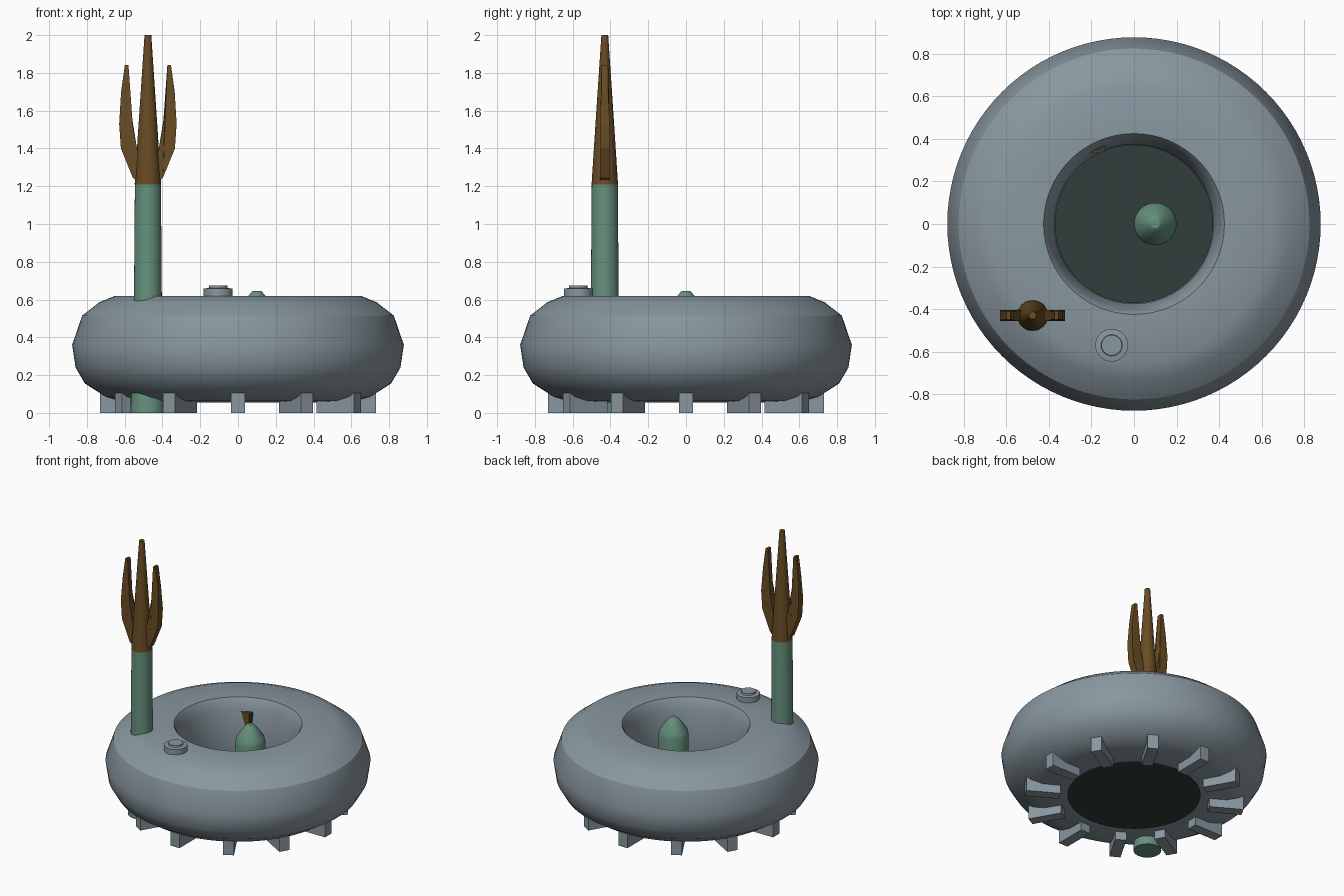
import bpy, bmesh, math
from mathutils import Matrix

if "Cube" in bpy.data.objects:
    bpy.data.objects.remove(bpy.data.objects["Cube"])


def material(name, rgb):
    m = bpy.data.materials.new(name)
    m.diffuse_color = (*rgb, 1)
    m.use_nodes = True
    m.node_tree.nodes["Principled BSDF"].inputs["Base Color"].default_value = m.diffuse_color
    return m


GREY = material("blue grey", (0.25, 0.31, 0.35))
GREEN = material("sea green", (0.13, 0.28, 0.20))
BROWN = material("burnt brown", (0.14, 0.073, 0.018))
DARK = material("dark teal", (0.029, 0.048, 0.045))


def finish(name, bm, mat, smooth=True):
    bmesh.ops.recalc_face_normals(bm, faces=bm.faces)
    me = bpy.data.meshes.new(name)
    bm.to_mesh(me)
    bm.free()
    ob = bpy.data.objects.new(name, me)
    bpy.context.collection.objects.link(ob)
    me.materials.append(mat)
    if smooth:
        bpy.ops.object.select_all(action='DESELECT')
        ob.select_set(True)
        bpy.context.view_layer.objects.active = ob
        bpy.ops.object.shade_smooth_by_angle(angle=math.radians(30))
    return ob


def lathe(name, profile, mat, x=0, y=0, segments=32, closed=False):
    """Revolve (radius, z) points about a vertical axis; ends are capped unless closed."""
    bm = bmesh.new()
    rings = []
    for r, z in profile:
        rings.append([bm.verts.new((x + r * math.cos(2 * math.pi * i / segments),
                                    y + r * math.sin(2 * math.pi * i / segments), z))
                      for i in range(segments)])
    pairs = list(zip(rings, rings[1:]))
    if closed:
        pairs.append((rings[-1], rings[0]))
    else:
        bm.faces.new(rings[0])
        bm.faces.new(rings[-1])
    for a, b in pairs:
        for i in range(segments):
            j = (i + 1) % segments
            bm.faces.new((a[i], a[j], b[j], b[i]))
    return finish(name, bm, mat)


def box(name, lo, hi, mat, angle=0):
    bm = bmesh.new()
    bmesh.ops.create_cube(bm, size=1)
    for v in bm.verts:
        v.co = [lo[k] + (v.co[k] + 0.5) * (hi[k] - lo[k]) for k in range(3)]
    bm.transform(Matrix.Rotation(angle, 4, 'Z'))
    return finish(name, bm, mat, smooth=False)


# Ring-shaped body with a round well in the middle
lathe("ring_body", [(0.425, 0.62), (0.65, 0.62), (0.735, 0.585), (0.825, 0.515),
                    (0.878, 0.36), (0.86, 0.24), (0.81, 0.155), (0.70, 0.085),
                    (0.62, 0.062), (0.44, 0.06), (0.385, 0.14), (0.37, 0.25),
                    (0.375, 0.42), (0.395, 0.54), (0.412, 0.60)],
      GREY, segments=96, closed=True)

# Floor of the well
lathe("well_floor", [(0.44, 0.054), (0.44, 0.07)], DARK, segments=96)

# Rounded pillar on the floor
lathe("center_pillar", [(0.10, 0.06), (0.10, 0.52), (0.092, 0.555), (0.045, 0.62),
                        (0.025, 0.643), (0.02, 0.646)], GREEN, x=0.10)

# Radial feet
for n in range(12):
    box("foot_%02d" % (n + 1), (0.50, -0.037, 0), (0.73, 0.037, 0.11), GREY, n * math.pi / 6)

# Small filler cap on the rim
lathe("rim_cap", [(0.077, 0.60), (0.077, 0.658), (0.06, 0.66), (0.05, 0.662), (0.048, 0.675)],
      GREY, x=-0.105, y=-0.57)

# Torch post through the rim
PX, PY = -0.477, -0.43
lathe("torch_post", [(0.092, 0), (0.09, 0.12), (0.074, 0.55), (0.069, 1.21)], GREEN, PX, PY)

# Flame: central spike and two curved side blades
lathe("flame_spike", [(0.07, 1.21), (0.05, 1.52), (0.018, 2.0)], BROWN, PX, PY)
blade = [(0.04, 1.215), (0.08, 1.245), (0.143, 1.40), (0.152, 1.53), (0.142, 1.70), (0.122, 1.842),
         (0.103, 1.842), (0.09, 1.60), (0.08, 1.52), (0.058, 1.40), (0.03, 1.30)]
for side, label in ((-1, "left"), (1, "right")):
    bm = bmesh.new()
    layers = [[bm.verts.new((PX + side * x, PY + s * (0.026 if z < 1.6 else 0.018), z))
               for x, z in blade] for s in (-1, 1)]
    for layer in layers:
        bm.faces.new(layer)
    for i in range(len(blade)):
        j = (i + 1) % len(blade)
        bm.faces.new((layers[0][i], layers[0][j], layers[1][j], layers[1][i]))
    bmesh.ops.triangulate(bm, faces=[f for f in bm.faces if len(f.verts) > 4])
    finish("flame_blade_" + label, bm, BROWN, smooth=False)

# Little bracket on the well wall with a coloured front plate
box("wall_bracket", (-0.21, 0.342, 0.43), (-0.135, 0.40, 0.53), DARK)
box("bracket_plate", (-0.23, 0.333, 0.42), (-0.145, 0.342, 0.53), BROWN)
